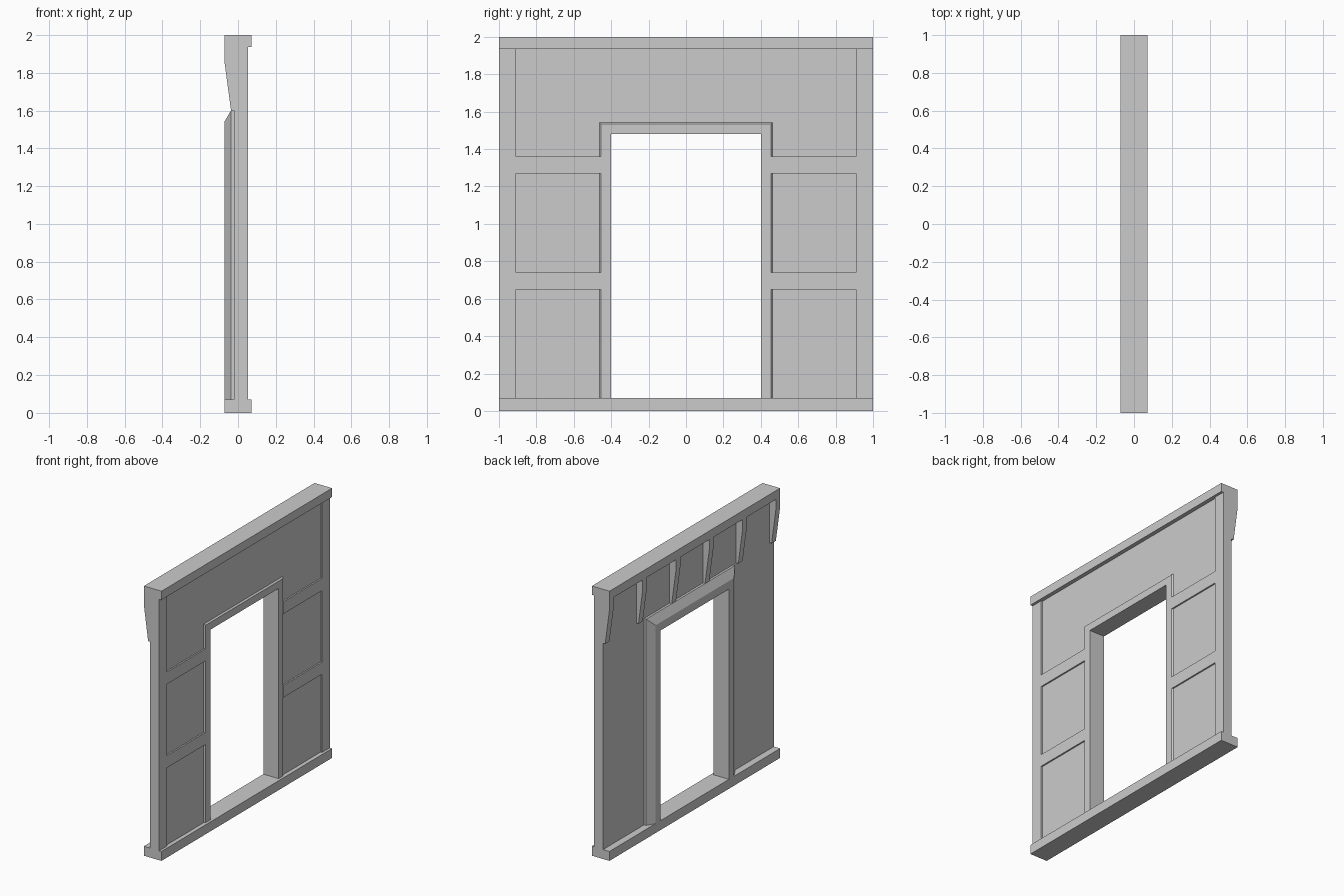
import bpy, bmesh

if "Cube" in bpy.data.objects:
    bpy.data.objects.remove(bpy.data.objects["Cube"])

grey = bpy.data.materials.new("light_grey")
grey.diffuse_color = (0.6, 0.6, 0.6, 1)
grey.use_nodes = True
grey.node_tree.nodes["Principled BSDF"].inputs["Base Color"].default_value = grey.diffuse_color

def finish(bm, name):
    bmesh.ops.recalc_face_normals(bm, faces=bm.faces[:])
    me = bpy.data.meshes.new(name)
    bm.to_mesh(me)
    bm.free()
    me.materials.append(grey)
    ob = bpy.data.objects.new(name, me)
    bpy.context.collection.objects.link(ob)
    return ob

def loft(name, rings):
    """Join equal-length closed rings and cap both ends."""
    bm = bmesh.new()
    vs = [[bm.verts.new(p) for p in r] for r in rings]
    n = len(rings[0])
    for a, b in zip(vs, vs[1:]):
        for i in range(n):
            j = (i + 1) % n
            bm.faces.new((a[i], a[j], b[j], b[i]))
    bm.faces.new(vs[0])
    bm.faces.new(vs[-1][::-1])
    return finish(bm, name)

def box(name, x0, x1, y0, y1, z0, z1):
    ring = [(x0, z0), (x1, z0), (x1, z1), (x0, z1)]
    return loft(name, [[(x, y, z) for x, z in ring] for y in (y0, y1)])

W = 0.072            # half depth of base and cap
BACK, PANEL, FACE = -0.02, 0.042, 0.053
BASE, CAP = 0.07, 1.935
HALF, HEAD = 0.40, 1.48   # door opening

# Base sill and top cap
box("base_sill", -W, W, -1, 1, 0, BASE)
box("top_cap", -W, W, -1, 1, CAP, 2)

# Wall slab with the door opening
outline = [(-1, BASE), (-HALF, BASE), (-HALF, HEAD), (HALF, HEAD),
           (HALF, BASE), (1, BASE), (1, CAP), (-1, CAP)]
loft("wall", [[(x, y, z) for y, z in outline] for x in (BACK, PANEL)])

# Door frame: section (offset from opening, x) swept around the opening
section = [(0, FACE), (0.054, FACE), (0.063, PANEL), (0.063, BACK), (0.12, BACK),
           (0.12, -0.037), (0.06, -W), (0, -W)]
path = [(-1, BASE, 0), (-1, HEAD, 1), (1, HEAD, 1), (1, BASE, 0)]
loft("door_frame", [[(x, s * (HALF + o), z + k * o) for o, x in section]
                    for s, z, k in path])

# Raised posts and cross bars around the recessed panels
for s, side in ((-1, "left"), (1, "right")):
    y0, y1 = sorted((s * 0.91, s))
    box(side + "_post", PANEL, FACE, y0, y1, BASE, CAP)
    y0, y1 = sorted((s * 0.455, s * 0.91))
    for i, z in enumerate((0.65, 1.27)):
        box(f"{side}_cross_bar_{i}", PANEL, FACE, y0, y1, z, z + 0.09)

# Tapered brackets under the cap on the back
profile = [(BACK, 1.6), (-0.037, 1.6), (-W, 1.86), (-W, CAP), (BACK, CAP)]
for i in range(6):
    y = -0.975 + i * 0.39
    loft(f"bracket_{i}", [[(x, y + d, z) for x, z in profile] for d in (-0.025, 0.025)])
